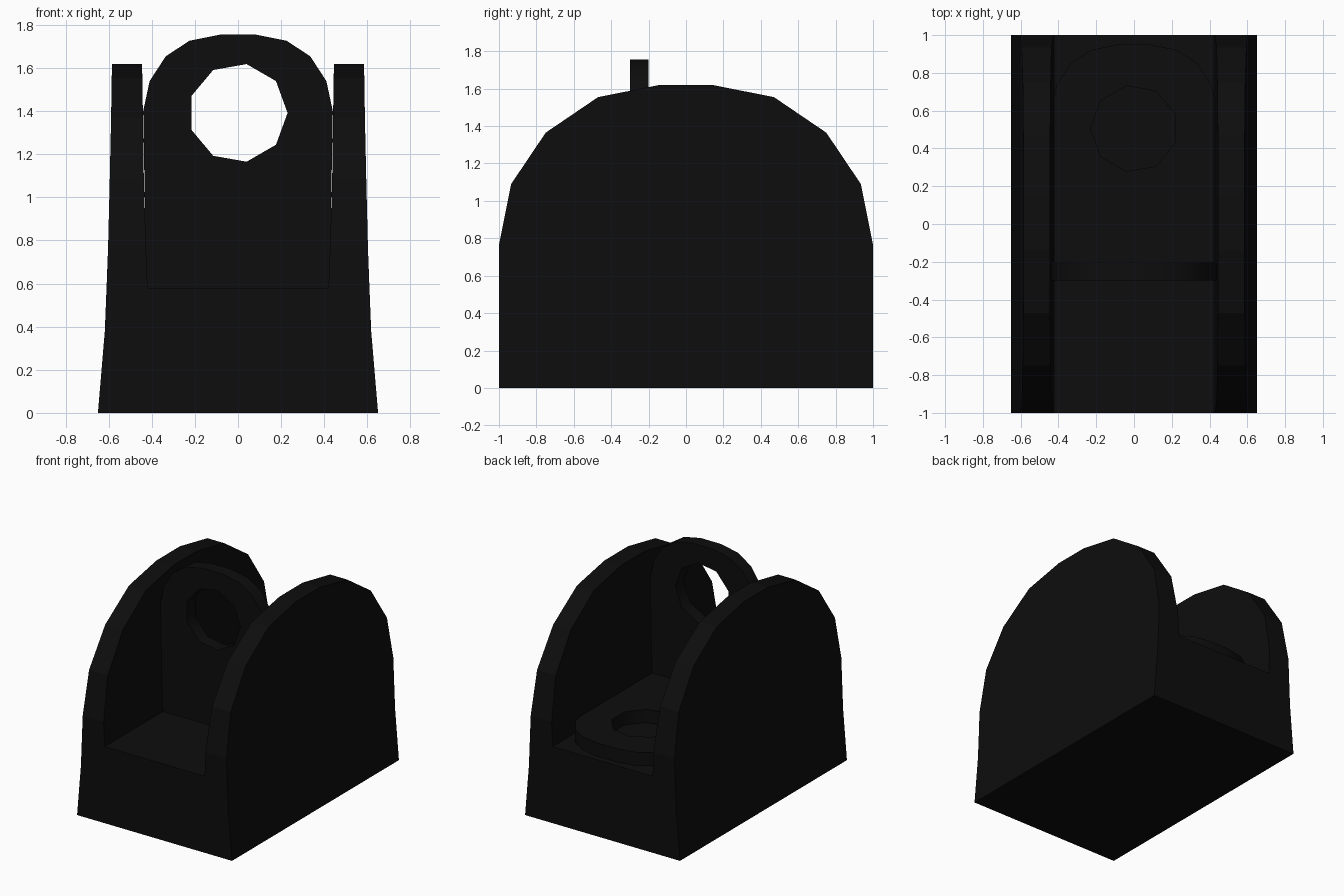
import bpy, math

if "Cube" in bpy.data.objects:
    bpy.data.objects.remove(bpy.data.objects["Cube"])

black = bpy.data.materials.new("matte black")
black.diffuse_color = (0.004, 0.004, 0.004, 1)
black.use_nodes = True
black.node_tree.nodes["Principled BSDF"].inputs["Base Color"].default_value = black.diffuse_color


def loft(name, rows, cap_bottom):
    """Stack rectangular sections (z, half_length, x_min, x_max)."""
    verts, faces = [], []
    for z, h, x0, x1 in rows:
        verts += [(x0, -h, z), (x1, -h, z), (x1, h, z), (x0, h, z)]
    for r in range(len(rows) - 1):
        a = r * 4
        for i in range(4):
            j = (i + 1) % 4
            faces.append((a + i, a + j, a + 4 + j, a + 4 + i))
    t = (len(rows) - 1) * 4
    faces.append((t, t + 1, t + 2, t + 3))
    if cap_bottom:
        faces.append((3, 2, 1, 0))
    me = bpy.data.meshes.new(name)
    me.from_pydata(verts, [], faces)
    me.materials.append(black)
    ob = bpy.data.objects.new(name, me)
    bpy.context.collection.objects.link(ob)
    return ob


def eye_plate(name, start, end, hole, turn, location, rotation):
    """Flat tongue with a faceted round end and a nine-sided hole."""
    right = [(0.425, start), (0.44, end - 0.355), (0.41, end - 0.215),
             (0.335, end - 0.1), (0.225, end - 0.028), (0.085, end)]
    outline = right + [(-x, y) for x, y in reversed(right)]
    ring = [(0.23 * math.cos(turn + k * math.tau / 9),
             hole + 0.23 * math.sin(turn + k * math.tau / 9)) for k in range(9)]
    cu = bpy.data.curves.new(name, 'CURVE')
    cu.dimensions = '2D'
    cu.fill_mode = 'BOTH'
    cu.extrude = 0.05
    for pts in (outline, ring):
        sp = cu.splines.new('POLY')
        sp.points.add(len(pts) - 1)
        for p, (x, y) in zip(sp.points, pts):
            p.co = (x, y, 0, 1)
        sp.use_cyclic_u = True
    cu.materials.append(black)
    ob = bpy.data.objects.new(name, cu)
    bpy.context.collection.objects.link(ob)
    ob.location, ob.rotation_euler = location, rotation
    bpy.ops.object.select_all(action='DESELECT')
    ob.select_set(True)
    bpy.context.view_layer.objects.active = ob
    bpy.ops.object.convert(target='MESH')
    bpy.context.object.name = name


# solid base with flared foot
loft("base_block", [(0, 1, -0.65, 0.65), (0.38, 1, -0.618, 0.618),
                    (0.58, 1, -0.61, 0.61)], True)

# arched side cheeks, right one mirrored to the left
cheek = loft("side_cheeks", [
    (0.58, 1, 0.42, 0.61), (0.765, 1, 0.427, 0.603), (1.09, 0.935, 0.437, 0.595),
    (1.365, 0.75, 0.441, 0.589), (1.555, 0.47, 0.444, 0.586),
    (1.62, 0.14, 0.445, 0.585)], False)
mirror = cheek.modifiers.new("mirror", 'MIRROR')
mirror.use_axis[0] = True

# angle bracket: upright tongue and floor tongue
eye_plate("upright_plate", 0.58, 1.755, 1.392, 0,
          (0, -0.25, 0), (math.pi / 2, 0, 0))
eye_plate("floor_plate", -0.2, 0.95, 0.505, math.pi,
          (0, 0, 0.63), (0, 0, 0))
